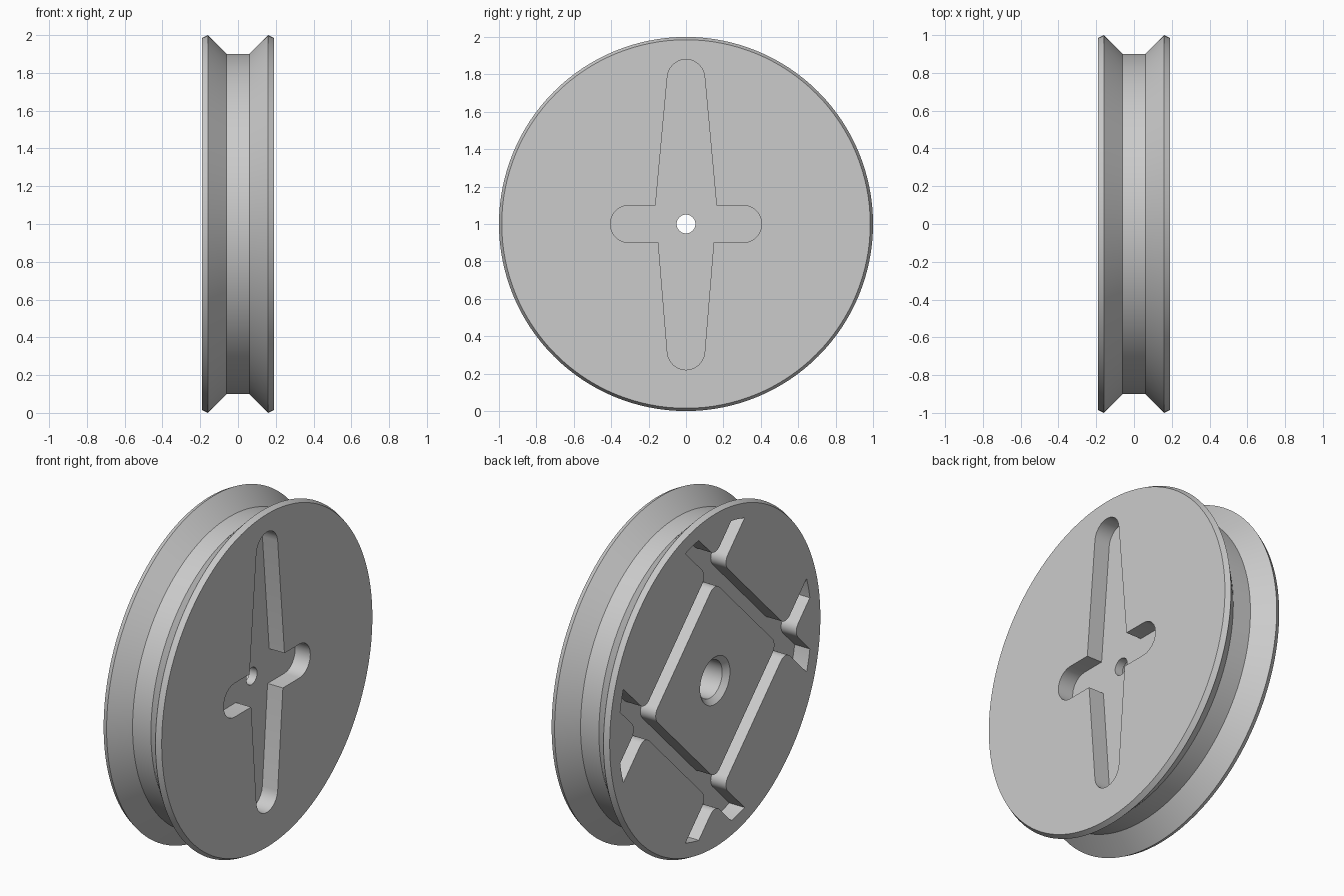
import bpy, bmesh, math

if "Cube" in bpy.data.objects:
    bpy.data.objects.remove(bpy.data.objects["Cube"])

grey = bpy.data.materials.new("light_grey")
grey.diffuse_color = (0.6, 0.6, 0.6, 1)
grey.use_nodes = True
grey.node_tree.nodes["Principled BSDF"].inputs["Base Color"].default_value = grey.diffuse_color


def loft(name, rings):
    """Closed solid through matching rings of 3D points, capped at both ends."""
    bm = bmesh.new()
    vs = [[bm.verts.new(p) for p in ring] for ring in rings]
    n = len(vs[0])
    for a, b in zip(vs, vs[1:]):
        for i in range(n):
            j = (i + 1) % n
            bm.faces.new((a[i], a[j], b[j], b[i]))
    bm.faces.new(vs[0][::-1])
    bm.faces.new(vs[-1])
    bmesh.ops.recalc_face_normals(bm, faces=bm.faces)
    me = bpy.data.meshes.new(name)
    bm.to_mesh(me)
    bm.free()
    ob = bpy.data.objects.new(name, me)
    bpy.context.collection.objects.link(ob)
    me.materials.append(grey)
    return ob


def revolve(name, profile, n=128):
    """Turn (x, radius) points about the axle."""
    ang = [2 * math.pi * i / n for i in range(n)]
    return loft(name, [[(x, r * math.cos(a), 1 + r * math.sin(a)) for a in ang]
                       for x, r in profile])


def prism(name, pts, x0, x1):
    """Extrude a (y, z) outline measured from the axle."""
    return loft(name, [[(x, y, 1 + z) for y, z in pts] for x in (x0, x1)])


def arc(cy, cz, r, a0, a1, n=12):
    return [(cy + r * math.cos(math.radians(a0 + (a1 - a0) * i / n)),
             cz + r * math.sin(math.radians(a0 + (a1 - a0) * i / n)))
            for i in range(n + 1)]


def cut(ob, tool):
    m = ob.modifiers.new("cut", 'BOOLEAN')
    m.operation = 'DIFFERENCE'
    m.solver = 'EXACT'
    m.object = tool
    bpy.context.view_layer.objects.active = ob
    bpy.ops.object.modifier_apply(modifier=m.name)
    bpy.data.objects.remove(tool)


# Grooved wheel body
wheel = revolve("pulley_wheel", [(-.19, .985), (-.16, 1), (-.06, .9),
                                 (.06, .9), (.16, 1), (.19, .985)])

# Cross-shaped recess on the right side: long tapered arms, short rounded arms
cross = (arc(.305, 0, .1, -90, 90) + [(.163, .1)]
         + arc(0, .78, .1, 5, 175) + [(-.163, .1)]
         + arc(-.305, 0, .1, 90, 270) + [(-.148, -.1)]
         + arc(0, -.68, .1, 185, 355) + [(.148, -.1)])
cut(wheel, prism("cross_cutter", cross, .09, .3))

# Diagonal criss-cross channels on the left side, with nine rounded pads left standing
INNER, OUTER, FAR, FILLET = .41, .52, 1.3, .06
channels = revolve("channel_cutter", [(-.3, .9), (-.09, .9)])
spans = [(-FAR, -OUTER), (-INNER, INNER), (OUTER, FAR)]
s = math.sqrt(.5)
for a0, a1 in spans:
    for b0, b1 in spans:
        f = FILLET
        pad = (arc(a1 - f, b1 - f, f, 0, 90, 8) + arc(a0 + f, b1 - f, f, 90, 180, 8)
               + arc(a0 + f, b0 + f, f, 180, 270, 8) + arc(a1 - f, b0 + f, f, 270, 360, 8))
        pad = [((a - b) * s, (a + b) * s) for a, b in pad]
        cut(channels, prism("pad_cutter", pad, -.4, 0))
cut(wheel, channels)

# Chamfered hub bore and the smaller axle hole
cut(wheel, revolve("bore_cutter", [(-.22, .17), (-.16, .11), (.04, .11)], 48))
cut(wheel, revolve("axle_cutter", [(-.1, .05), (.3, .05)], 48))

# Smooth round surfaces, sharp edges kept
bpy.ops.object.select_all(action='DESELECT')
wheel.select_set(True)
bpy.context.view_layer.objects.active = wheel
bpy.ops.object.shade_smooth_by_angle(angle=math.radians(20))
